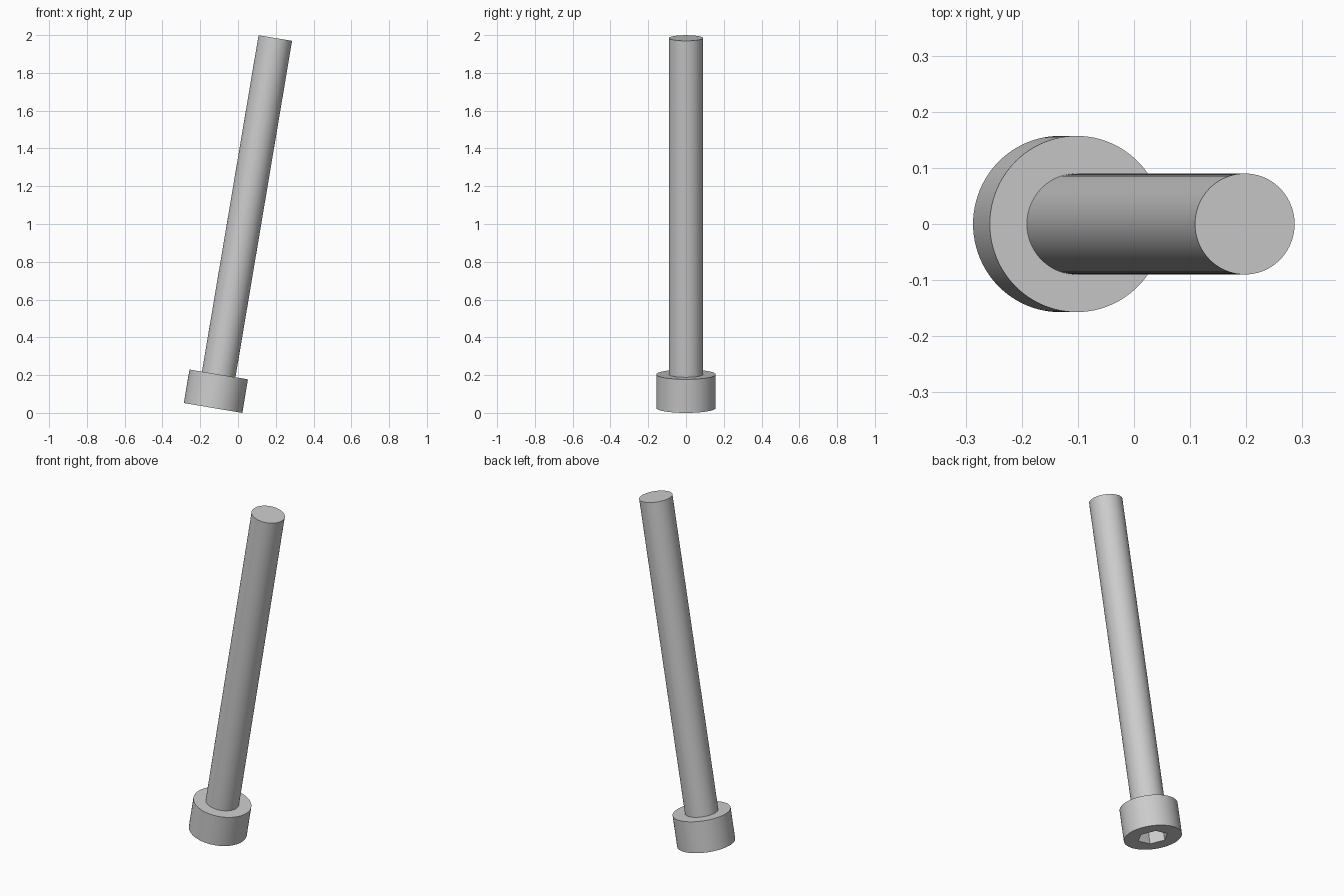
import bpy
import math
from mathutils import Matrix

cube = bpy.data.objects.get("Cube")
if cube:
    bpy.data.objects.remove(cube, do_unlink=True)

# Bolt proportions, measured along its own axis
TILT = math.radians(9.55)
HEAD_RADIUS, HEAD_HEIGHT = 0.157, 0.18
SHANK_RADIUS, TOTAL_LENGTH = 0.09, 1.986
SOCKET_RADIUS, SOCKET_DEPTH = 0.083, 0.09
LEAN = Matrix.Translation((-0.132, 0, 0.026)) @ Matrix.Rotation(TILT, 4, "Y")

steel = bpy.data.materials.new("light_grey_steel")
steel.use_nodes = True
GREY = (0.604, 0.604, 0.604, 1)
steel.diffuse_color = GREY
steel.node_tree.nodes["Principled BSDF"].inputs["Base Color"].default_value = GREY


def prism(name, radius, bottom, top, sides):
    """Upright prism between two heights on the bolt axis, then leaned over."""
    bpy.ops.mesh.primitive_cylinder_add(vertices=sides, radius=radius, depth=top - bottom)
    obj = bpy.context.object
    obj.name = name
    # a corner of the prism points along x
    turn = Matrix.Rotation(math.pi / 2, 4, "Z")
    obj.data.transform(LEAN @ Matrix.Translation((0, 0, (bottom + top) / 2)) @ turn)
    obj.data.materials.append(steel)
    return obj


def smooth(obj):
    bpy.ops.object.select_all(action="DESELECT")
    obj.select_set(True)
    bpy.context.view_layer.objects.active = obj
    bpy.ops.object.shade_smooth_by_angle(angle=math.radians(30))


# Cylindrical head with a hexagonal socket sunk into its underside
head = prism("bolt_head", HEAD_RADIUS, 0, HEAD_HEIGHT, 96)
cutter = prism("socket_cutter", SOCKET_RADIUS, -0.05, SOCKET_DEPTH, 6)
cut = head.modifiers.new("hex_socket", "BOOLEAN")
cut.operation = "DIFFERENCE"
cut.solver = "EXACT"
cut.object = cutter
bpy.context.view_layer.objects.active = head
bpy.ops.object.modifier_apply(modifier=cut.name)
bpy.data.objects.remove(cutter, do_unlink=True)
smooth(head)

# Plain shank rising from the head
shank = prism("bolt_shank", SHANK_RADIUS, HEAD_HEIGHT, TOTAL_LENGTH, 96)
smooth(shank)
